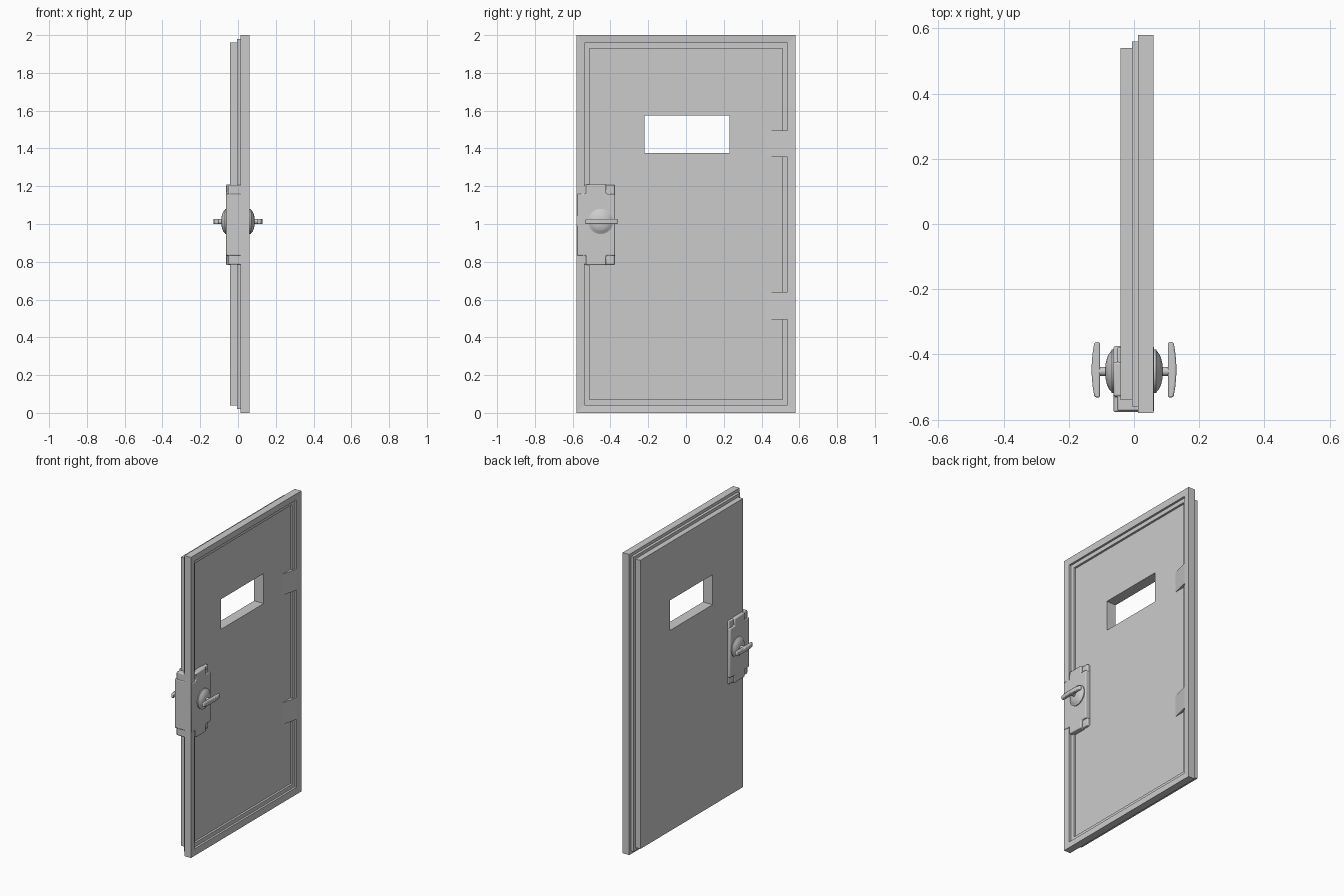
import bpy, bmesh, math
from mathutils import Vector, Matrix

if "Cube" in bpy.data.objects:
    bpy.data.objects.remove(bpy.data.objects["Cube"])


def mesh_object(name, verts, faces):
    bm = bmesh.new()
    vs = [bm.verts.new(v) for v in verts]
    for f in faces:
        bm.faces.new([vs[i] for i in f])
    bmesh.ops.recalc_face_normals(bm, faces=bm.faces)
    me = bpy.data.meshes.new(name)
    bm.to_mesh(me)
    bm.free()
    ob = bpy.data.objects.new(name, me)
    bpy.context.collection.objects.link(ob)
    return ob


def prism(name, outline, offset):
    """Extrude a closed outline of 3D points along an offset."""
    n = len(outline)
    verts = [Vector(p) for p in outline]
    verts += [p + Vector(offset) for p in verts]
    faces = [range(n), range(n, 2 * n)]
    faces += [(i, (i + 1) % n, n + (i + 1) % n, n + i) for i in range(n)]
    return mesh_object(name, verts, faces)


def bevel(ob, width, segments=2):
    m = ob.modifiers.new("bevel", 'BEVEL')
    m.width, m.segments = width, segments
    m.limit_method = 'ANGLE'


def smooth(ob):
    bpy.ops.object.select_all(action='DESELECT')
    ob.select_set(True)
    bpy.context.view_layer.objects.active = ob
    bpy.ops.object.shade_smooth_by_angle(angle=math.radians(35))


def rect(x, y0, y1, z0, z1):
    return [(x, y0, z0), (x, y1, z0), (x, y1, z1), (x, y0, z1)]


# Door leaf: closed chain of rectangular loops around the window opening
PANEL_X, RIM_X = 0.028, 0.056
steps = [(PANEL_X, 0.07), (0.042, 0.07), (0.042, 0.043), (RIM_X, 0.043),
         (0.06, 0.0), (0.012, 0.0), (0.012, 0.02), (-0.006, 0.02),
         (-0.006, 0.04), (-0.042, 0.04)]
window = (-0.22, 0.23, 1.375, 1.575)
loops = [rect(PANEL_X, *window)]
loops += [rect(x, i - 0.58, 0.58 - i, i, 2 - i) for x, i in steps]
loops.append(rect(-0.042, *window))
n = len(loops)
mesh_object("door_leaf", [v for lp in loops for v in lp],
            [(4 * a + k, 4 * a + (k + 1) % 4,
              4 * ((a + 1) % n) + (k + 1) % 4, 4 * ((a + 1) % n) + k)
             for a in range(n) for k in range(4)])

# Hinge ramps rising from the panel to the rim
for label, z0, z1 in (("lower", 0.495, 0.64), ("upper", 1.355, 1.495)):
    prism("hinge_ramp_" + label,
          [(PANEL_X, 0.42, z0), (RIM_X, 0.537, z0),
           (RIM_X - 0.001, 0.545, z0), (PANEL_X - 0.005, 0.545, z0),
           (PANEL_X - 0.005, 0.42, z0)], (0, 0, z1 - z0))

# Lock housing: core with low corners, cross shaped raised body
Y0, Y1, Z0, Z1 = -0.577, -0.375, 0.782, 1.21
core = prism("lock_core", rect(-0.052, Y0 + 0.003, Y1 - 0.003, Z0 + 0.003, Z1 - 0.003),
             (0.1, 0, 0))
bevel(core, 0.006)
smooth(core)
a, c = 0.048, 0.05
body = prism("lock_body",
             [(-0.063, y, z) for y, z in (
                 (Y0 + a, Z0), (Y1 - a, Z0), (Y1 - a, Z0 + c), (Y1, Z0 + c),
                 (Y1, Z1 - c), (Y1 - a, Z1 - c), (Y1 - a, Z1), (Y0 + a, Z1),
                 (Y0 + a, Z1 - c), (Y0, Z1 - c), (Y0, Z0 + c), (Y0 + a, Z0 + c))],
             (0.125, 0, 0))
bevel(body, 0.006)
smooth(body)

# Turn handles on both sides
KY, KZ = -0.452, 1.013
dome = [(0.055, 0.067), (0.068, 0.067), (0.07, 0.062), (0.077, 0.054),
        (0.083, 0.041), (0.087, 0.024), (0.088, 0.014), (0.112, 0.014)]
SEG = 32
for side, s in (("front", 1), ("back", -1)):
    # Dome rose with shaft
    verts = [(s * x, KY + r * math.cos(2 * math.pi * k / SEG),
              KZ + r * math.sin(2 * math.pi * k / SEG))
             for x, r in dome for k in range(SEG)]
    faces = [(j * SEG + k, j * SEG + (k + 1) % SEG,
              (j + 1) * SEG + (k + 1) % SEG, (j + 1) * SEG + k)
             for j in range(len(dome) - 1) for k in range(SEG)]
    faces += [range(SEG), range((len(dome) - 1) * SEG, len(dome) * SEG)]
    smooth(mesh_object("handle_rose_" + side, verts, faces))
    # Bowed grip bar
    outline = [(s * 0.104, KY + 0.09, KZ - 0.014), (s * 0.104, KY - 0.08, KZ - 0.014)]
    for k in range(11):
        t = k / 5 - 1
        outline.append((s * (0.13 - 0.009 * t * t), KY + 0.005 + 0.085 * t, KZ - 0.014))
    grip = prism("handle_grip_" + side, outline, (0, 0, 0.028))
    bevel(grip, 0.005)
    smooth(grip)
